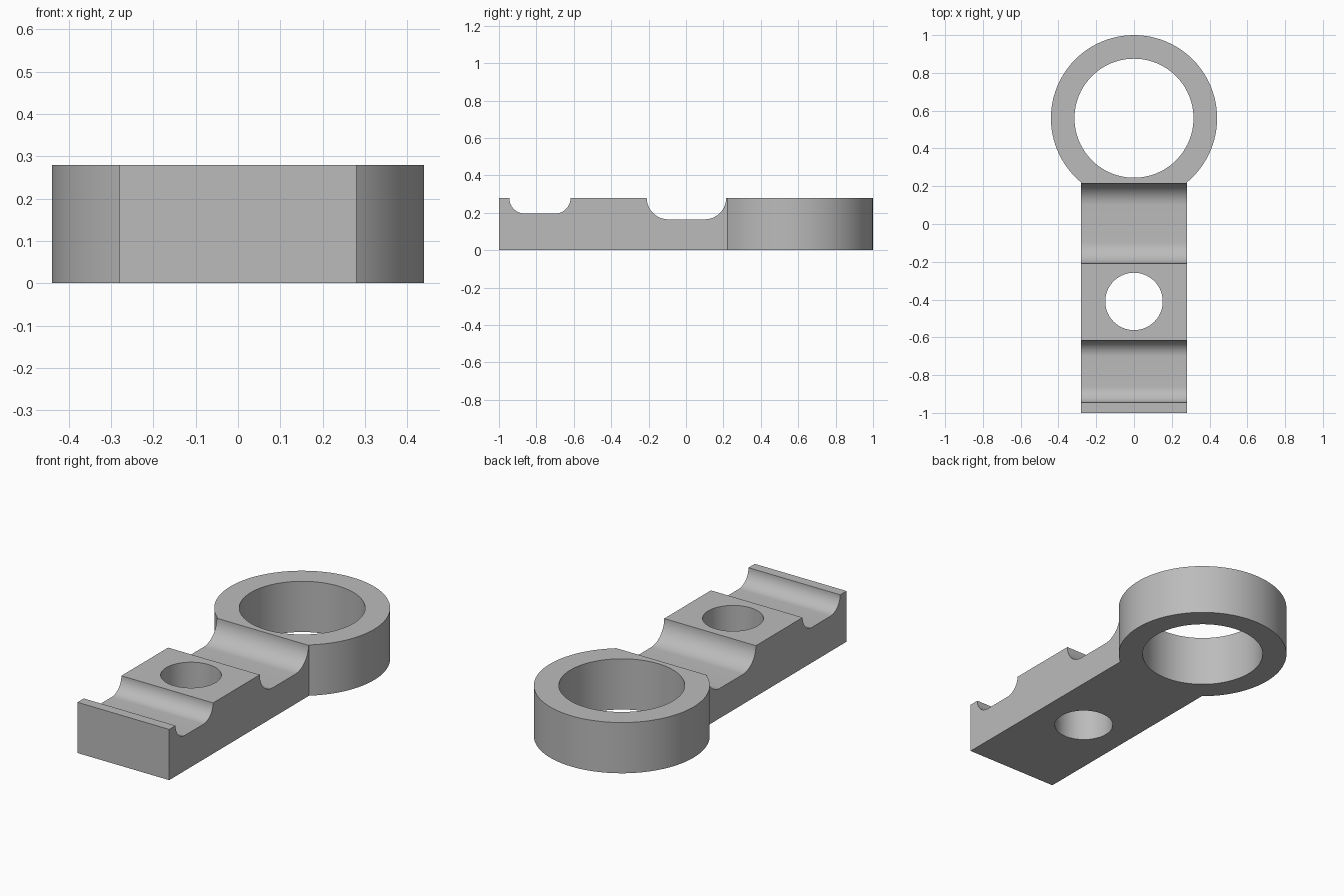
import bpy, bmesh, math

default = bpy.data.objects.get("Cube")
if default:
    bpy.data.objects.remove(default, do_unlink=True)

HEIGHT = 0.28
HALF_WIDTH = 0.28
RING_Y = 0.56

grey = bpy.data.materials.new("plain grey")
grey.use_nodes = True
colour = (0.5, 0.5, 0.5, 1)
grey.diffuse_color = colour
grey.node_tree.nodes["Principled BSDF"].inputs["Base Color"].default_value = colour


def prism(name, points, direction):
    """Extrude a closed outline of 3D points along a direction."""
    bm = bmesh.new()
    face = bm.faces.new([bm.verts.new(p) for p in points])
    new = bmesh.ops.extrude_face_region(bm, geom=[face])["geom"]
    bmesh.ops.translate(bm, vec=direction,
                        verts=[v for v in new if isinstance(v, bmesh.types.BMVert)])
    bmesh.ops.recalc_face_normals(bm, faces=bm.faces)
    mesh = bpy.data.meshes.new(name)
    bm.to_mesh(mesh)
    bm.free()
    mesh.materials.append(grey)
    obj = bpy.data.objects.new(name, mesh)
    bpy.context.collection.objects.link(obj)
    return obj


def cylinder(name, y, radius, z0, z1, sides=96):
    angles = [math.tau * i / sides for i in range(sides)]
    ring = [(radius * math.cos(a), y + radius * math.sin(a), z0) for a in angles]
    return prism(name, ring, (0, 0, z1 - z0))


def groove(name, y0, y1, floor, steps=16):
    """Cross channel with quarter-round corners down to a flat floor."""
    r = HEIGHT - floor
    arc = [math.pi / 2 * i / steps for i in range(steps + 1)]
    left = [(y0 + r - r * math.cos(a), HEIGHT - r * math.sin(a)) for a in arc]
    right = [(y1 - r + r * math.cos(a), HEIGHT - r * math.sin(a)) for a in reversed(arc)]
    outline = [(y0, HEIGHT + 0.1)] + left + right + [(y1, HEIGHT + 0.1)]
    return prism(name, [(-0.5, y, z) for y, z in outline], (1, 0, 0))


# Flat bar, overlapping into the ring
w = HALF_WIDTH
body = prism("ring_ended_bar", [(-w, -1, 0), (w, -1, 0), (w, 0.3, 0), (-w, 0.3, 0)],
             (0, 0, HEIGHT))

# Ring end, two cross grooves, large eye and bolt hole
steps = [
    ("UNION", cylinder("ring_helper", RING_Y, 0.44, 0, HEIGHT)),
    ("DIFFERENCE", groove("rear_groove_cutter", -0.21, 0.215, 0.165)),
    ("DIFFERENCE", groove("front_groove_cutter", -0.945, -0.617, 0.195)),
    ("DIFFERENCE", cylinder("eye_cutter", RING_Y, 0.315, -0.1, HEIGHT + 0.1)),
    ("DIFFERENCE", cylinder("bolt_hole_cutter", -0.41, 0.152, -0.1, HEIGHT + 0.1)),
]
bpy.context.view_layer.objects.active = body
for operation, helper in steps:
    mod = body.modifiers.new(helper.name, "BOOLEAN")
    mod.operation = operation
    mod.solver = "EXACT"
    mod.object = helper
    bpy.ops.object.modifier_apply(modifier=mod.name)
    bpy.data.objects.remove(helper, do_unlink=True)

# Smooth the round walls, keep the edges crisp
bpy.ops.object.select_all(action="DESELECT")
body.select_set(True)
bpy.ops.object.shade_smooth_by_angle(angle=math.radians(30))
